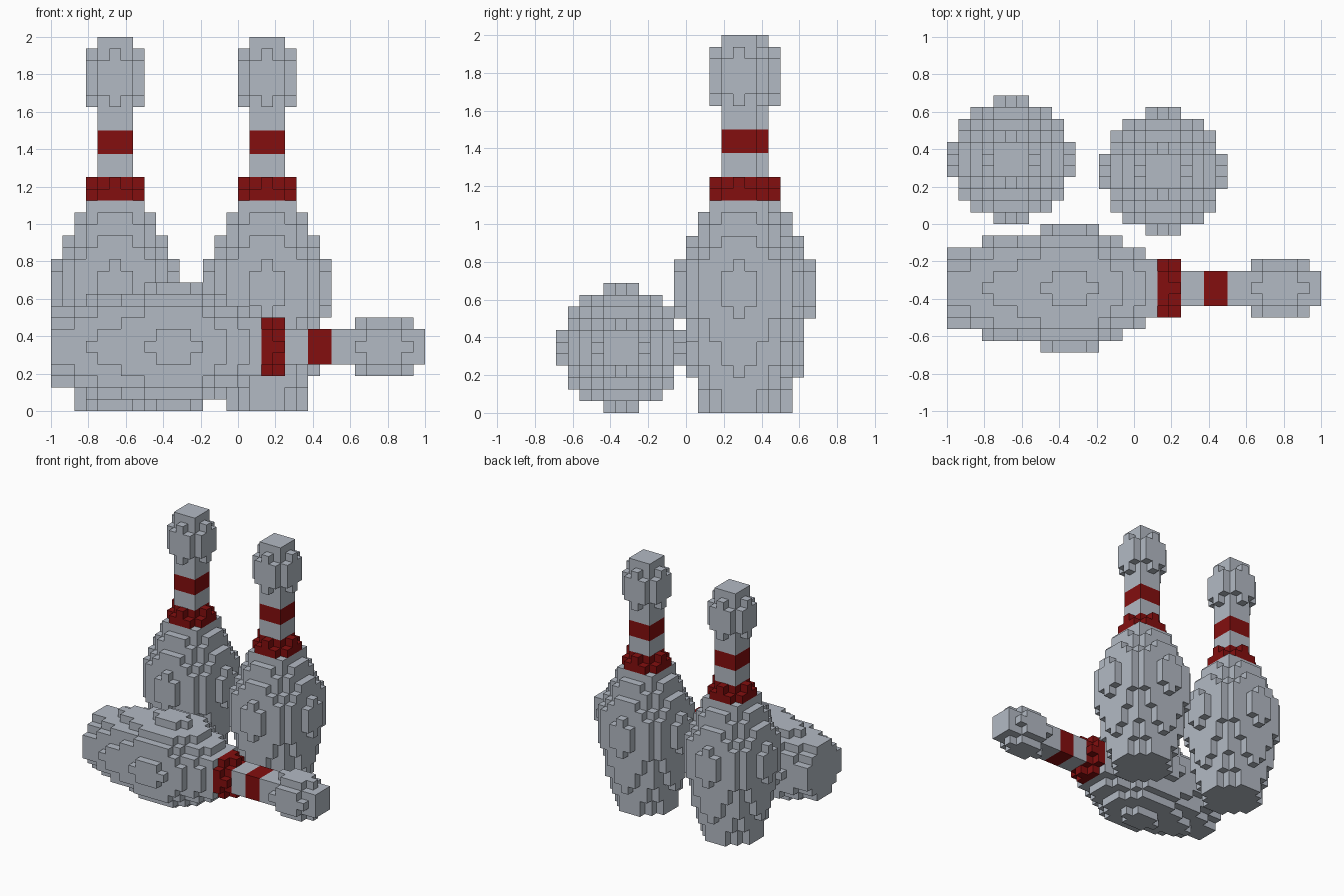
import bpy, bmesh, math
from mathutils import Vector, Matrix

cube = bpy.data.objects.get("Cube")
if cube:
    bpy.data.objects.remove(cube, do_unlink=True)

U = 1 / 16  # block size


def make_material(name, rgb):
    mat = bpy.data.materials.new(name)
    mat.use_nodes = True
    mat.diffuse_color = (*rgb, 1)
    mat.node_tree.nodes["Principled BSDF"].inputs["Base Color"].default_value = (*rgb, 1)
    return mat


GREY = make_material("pale_grey", (0.45, 0.49, 0.55))
RED = make_material("dark_red", (0.23, 0.0045, 0.0045))

# Squared radius of each block layer, as (squared radius, number of layers), base to head
PROFILE = [(10, 2), (13, 1), (16, 1), (18, 2), (20, 2), (25, 1), (26, 3), (25, 1),
           (20, 1), (17, 1), (13, 1), (10, 1), (8, 1), (5, 1), (4, 1), (2, 6),
           (4, 1), (5, 3), (4, 1), (2, 1)]
LAYERS = [r for r, count in PROFILE for _ in range(count)]
RED_LAYERS = {18, 19, 22, 23}  # collar and neck stripe


def build_pin_mesh():
    """Stack of blocky discs; only the outside block faces are made."""
    cells = {(x, y, k) for k, r in enumerate(LAYERS)
             for x in range(-5, 6) for y in range(-5, 6) if x * x + y * y <= r}
    bm = bmesh.new()
    corners = {}

    def corner(p):
        key = tuple(round(2 * c) for c in p)
        if key not in corners:
            corners[key] = bm.verts.new(p * U)
        return corners[key]

    for cell in sorted(cells):
        centre = Vector(cell) + Vector((0, 0, 0.5))
        for axis in range(3):
            for sign in (-1, 1):
                n = Vector((0, 0, 0))
                n[axis] = sign
                if tuple(int(c + d) for c, d in zip(cell, n)) in cells:
                    continue
                a = Vector((0, 0, 0))
                a[(axis + 1) % 3] = 0.5
                b = n.cross(a)
                mid = centre + n / 2
                face = bm.faces.new([corner(mid + s * a + t * b)
                                     for s, t in ((-1, -1), (1, -1), (1, 1), (-1, 1))])
                # stripes by height
                face.material_index = 1 if cell[2] in RED_LAYERS else 0
    # merge flat areas into clean faces
    bmesh.ops.dissolve_limit(bm, angle_limit=math.radians(1), verts=bm.verts,
                             edges=bm.edges, delimit={'MATERIAL'})
    mesh = bpy.data.meshes.new("pin_mesh")
    bm.to_mesh(mesh)
    bm.free()
    mesh.materials.append(GREY)
    mesh.materials.append(RED)
    return mesh


# Two standing pins and one lying on its side, head towards +x
pin_mesh = build_pin_mesh()
LYING = Matrix.Rotation(math.pi / 2, 4, 'Y')
for name, place, turn in (
        ("standing_pin_right", (-10.5, 5.5, 0), Matrix()),
        ("standing_pin_left", (2.5, 4.5, 0), Matrix()),
        ("lying_pin", (-16, -5.5, 5.5), LYING)):
    pin = bpy.data.objects.new(name, pin_mesh)
    bpy.context.collection.objects.link(pin)
    pin.matrix_world = Matrix.Translation(Vector(place) * U) @ turn
